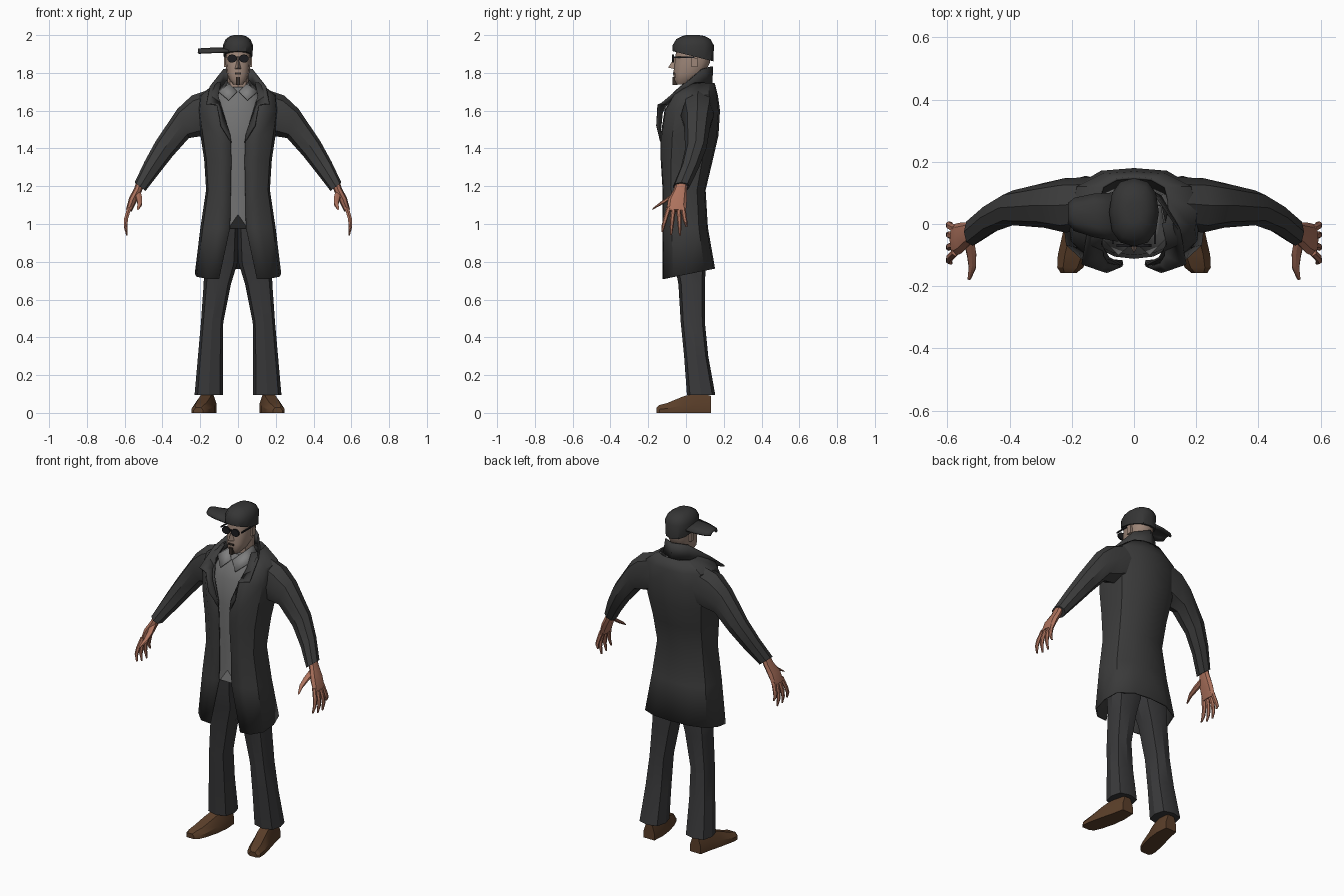
import bpy, bmesh, math
from mathutils import Vector

cube = bpy.data.objects.get("Cube")
if cube:
    bpy.data.objects.remove(cube)


def material(name, r, g, b):
    m = bpy.data.materials.new(name)
    m.use_nodes = True
    m.diffuse_color = (r, g, b, 1)
    bsdf = next(n for n in m.node_tree.nodes if n.type == 'BSDF_PRINCIPLED')
    bsdf.inputs["Base Color"].default_value = (r, g, b, 1)
    bsdf.inputs["Roughness"].default_value = 0.9
    return m


COAT = material("charcoal coat", .045, .045, .045)
TROUSER = material("dark trousers", .041, .041, .043)
CAP = material("dark cap", .036, .036, .036)
SHIRT = material("grey shirt", .17, .17, .17)
COLLAR = material("light grey collar", .21, .21, .21)
FACE = material("face skin", .34, .24, .19)
HAND = material("hand skin", .42, .17, .11)
SHOE = material("brown leather", .105, .05, .023)
BLACK = material("black glasses", .012, .012, .014)
BEARD = material("dark beard", .04, .028, .022)


def finish(name, bm, mat, mirror=False, thick=0, angle=30):
    bmesh.ops.recalc_face_normals(bm, faces=bm.faces)
    me = bpy.data.meshes.new(name)
    bm.to_mesh(me)
    bm.free()
    me.materials.append(mat)
    ob = bpy.data.objects.new(name, me)
    bpy.context.collection.objects.link(ob)
    bpy.ops.object.select_all(action='DESELECT')
    ob.select_set(True)
    bpy.context.view_layer.objects.active = ob
    bpy.ops.object.shade_smooth_by_angle(angle=math.radians(angle))
    if mirror:
        ob.modifiers.new("Mirror", 'MIRROR').merge_threshold = .0005
    if thick:
        s = ob.modifiers.new("Solidify", 'SOLIDIFY')
        s.thickness, s.offset = thick, 0
    return ob


def loft(name, rings, mat, closed=True, **kw):
    """Skin a list of equal point rings; closed rings get end caps."""
    bm = bmesh.new()
    vs = [[bm.verts.new(p) for p in ring] for ring in rings]
    n = len(vs[0])
    for a, b in zip(vs, vs[1:]):
        for i in range(n if closed else n - 1):
            j = (i + 1) % n
            bm.faces.new((a[i], a[j], b[j], b[i]))
    if closed:
        bm.faces.new(vs[0])
        bm.faces.new(vs[-1])
    return finish(name, bm, mat, **kw)


def ring(c, u, v, n=8, power=1):
    """Rounded ring about c, spanned by the half axes u and v."""
    soft = lambda t: math.copysign(abs(t) ** power, t) if abs(t) > 1e-6 else 0
    c, u, v = Vector(c), Vector(u), Vector(v)
    turns = [math.tau * i / n for i in range(n)]
    return [c + u * soft(math.sin(t)) - v * soft(math.cos(t)) for t in turns]


def oval(z, x0, x1, y0, y1, n=8, power=.8):
    return ring(((x0 + x1) / 2, (y0 + y1) / 2, z),
                ((x1 - x0) / 2, 0, 0), (0, (y1 - y0) / 2, 0), n, power)


def stack(rows, **kw):
    """Centred ovals from rows of height, half width, front, back."""
    return [oval(z, -w, w, f, b, **kw) for z, w, f, b in rows]


def box(name, c, size, mat, **kw):
    bm = bmesh.new()
    bmesh.ops.create_cube(bm, size=1)
    for v in bm.verts:
        v.co = Vector(c) + v.co * Vector(size)
    return finish(name, bm, mat, **kw)


# Coat body: height, half width, front, back, half opening
levels = [(.733, .225, -.12, .15, .10), (.98, .195, -.12, .112, .042),
          (1.18, .165, -.12, .1, .038), (1.34, .175, -.13, .138, .035),
          (1.47, .195, -.13, .168, .04), (1.6, .21, -.11, .176, .08),
          (1.68, .2, -.065, .165, .105), (1.745, .11, 0, .148, .09)]
coat = []
for i, (z, w, f, b, g) in enumerate(levels):
    d, s = b - f, w - g
    pts = [(g, f), (g + s * .5, f + d * .02), (g + s * .92, f + d * .2), (w, f + d * .5),
           (w * .9, f + d * .8), (w * .5, b - d * .03), (0, b)]
    coat.append([(x, y, z + (.2 * y if i == 0 else 0)) for x, y in pts])
loft("coat_body", coat, COAT, closed=False, mirror=True, thick=.008, angle=40)

# Sleeves: lower point, upper point, depth centre, half depth
arm = [(.14, 1.49, .11, 1.725, .07, .08), (.195, 1.465, .245, 1.68, .06, .088),
       (.26, 1.455, .32, 1.61, .06, .072), (.345, 1.36, .435, 1.44, .052, .056),
       (.42, 1.265, .495, 1.33, .02, .048), (.49, 1.175, .547, 1.22, -.025, .045)]
loft("coat_sleeves",
     [ring(((a + c) / 2, y, (b + e) / 2), ((c - a) / 2, 0, (e - b) / 2), (0, d, 0), 8, .9)
      for a, b, c, e, y, d in arm], COAT, mirror=True, angle=35)

# Turned-up collar running down into the lapels
outer = [(0, .14, 1.835), (.075, .085, 1.82), (.147, -.02, 1.73), (.167, -.13, 1.637),
         (.11, -.15, 1.63), (.09, -.155, 1.52), (.042, -.135, 1.44)]
inner = [(0, .135, 1.73), (.085, .09, 1.735), (.108, -.01, 1.7), (.1, -.1, 1.635),
         (.085, -.125, 1.59), (.05, -.135, 1.5), (.036, -.128, 1.43)]
loft("coat_collar", [inner, outer], COAT, closed=False, mirror=True, thick=.008)

# Shirt with a notch between its front tails
shirt = stack([(.975, .12, -.1, .08), (1.2, .125, -.1, .075), (1.45, .14, -.112, .11),
               (1.6, .15, -.1, .12), (1.68, .12, -.065, .12), (1.725, .07, -.025, .11)],
              n=16, power=.85)
shirt[0][0].z += .075
loft("shirt", shirt, SHIRT)
loft("shirt_collar", [[(.004, -.06, 1.7), (.05, -.098, 1.655)],
                      [(.045, -.015, 1.74), (.103, -.045, 1.7)],
                      [(.06, .06, 1.76), (.085, .06, 1.72)]],
     COLLAR, closed=False, mirror=True, thick=.006)

# Trousers: height, inner, outer, front, back
leg = [(1.07, 0, .13, -.085, .07), (.9, 0, .165, -.08, .095), (.79, .004, .178, -.06, .105),
       (.68, .038, .182, -.04, .1), (.48, .078, .196, -.028, .1),
       (.3, .08, .212, -.01, .118), (.095, .08, .23, .005, .155)]
loft("trouser_legs", [oval(*r, power=.7) for r in leg], TROUSER, mirror=True)

# Shoes: station along the foot, centre, half width, height
foot = [(.132, .155, .036, .09), (.06, .16, .046, .11), (-.02, .175, .052, .085),
        (-.1, .195, .05, .052), (-.14, .205, .042, .042), (-.157, .21, .026, .028)]
outline = [(-1, 0), (-1, .45), (-.55, 1), (.55, 1), (1, .45), (1, 0)]
loft("shoes", [[(x + w * a, y, h * b) for a, b in outline] for y, x, w, h in foot],
     SHOE, mirror=True)

# Hands: palm, four fingers and a thumb
palm = [(.515, -.022, 1.225, .02, .03), (.53, -.03, 1.18, .02, .036),
        (.556, -.045, 1.13, .021, .05), (.578, -.052, 1.07, .015, .052)]
loft("palms", [ring((x, y, z), (a, 0, a * .4), (0, b, 0)) for x, y, z, a, b in palm],
     HAND, mirror=True)
for name, y, spread, tip in [("index", -.09, -.036, .957), ("middle", -.065, -.014, .942),
                             ("ring", -.04, .008, .94), ("little", -.016, .018, .985)]:
    path = [(.574, y, 1.09, .013), (.592, y + spread * .5, 1.03, .012),
            (.596, y + spread * .8, (tip + 1.03) / 2, .01), (.588, y + spread, tip, .005)]
    loft(name + "_fingers", [ring((x, v, z), (r, 0, 0), (0, r, 0), 6) for x, v, z, r in path],
         HAND, mirror=True)
thumb = [(.532, -.05, 1.165, .019), (.522, -.1, 1.13, .017),
         (.52, -.14, 1.105, .013), (.53, -.177, 1.08, .006)]
loft("thumbs", [ring((x, y, z), (r, 0, 0), (0, r * .5, r), 6) for x, y, z, r in thumb],
     HAND, mirror=True)

# Head, neck, nose and ears
loft("neck", stack([(1.66, .06, -.005, .115), (1.82, .054, -.005, .11)]), FACE)
loft("head", stack([(1.738, .024, -.05, .0), (1.765, .048, -.064, .06),
                    (1.8, .06, -.066, .1), (1.85, .066, -.062, .125),
                    (1.885, .067, -.056, .132), (1.94, .066, -.05, .13)], n=12), FACE, angle=40)
bm = bmesh.new()
bridge, left, right, tip = [bm.verts.new(p) for p in
                            [(0, -.058, 1.885), (.017, -.06, 1.82), (-.017, -.06, 1.82),
                             (0, -.095, 1.828)]]
for tri in [(bridge, left, tip), (bridge, tip, right), (left, right, tip)]:
    bm.faces.new(tri)
finish("nose", bm, FACE)
box("ears", (.068, .045, 1.855), (.014, .03, .05), FACE, mirror=True)

# Beard strip and moustache
box("goatee", (0, -.058, 1.757), (.022, .026, .04), BEARD)
box("moustache", (0, -.066, 1.797), (.034, .008, .01), BEARD)

# Round dark glasses
loft("glasses_lenses", [ring((.031, y, 1.876), (.026, 0, 0), (0, 0, .022), 10)
                        for y in (-.074, -.064)], BLACK, mirror=True)
box("glasses_bridge", (0, -.07, 1.884), (.016, .006, .007), BLACK)
box("glasses_arms", (.068, -.01, 1.884), (.006, .11, .008), BLACK, mirror=True)

# Cap crown, lower at the back, with its peak turned to the side
crown = stack([(1.895, .076, -.07, .145), (1.945, .08, -.072, .148), (1.978, .066, -.052, .13),
               (1.995, .042, -.02, .1), (2, .02, .0, .07)], n=12, power=.85)
for p in crown[0]:
    p.z -= .25 * (p.y - .01)
loft("cap_crown", crown, CAP, angle=35)
peak = []
for x, y0, y1, z in [(-.05, -.055, .1, 1.93), (-.13, -.04, .095, 1.928),
                     (-.19, -.02, .082, 1.925), (-.21, .005, .065, 1.923)]:
    peak.append([(x, y0 + (y1 - y0) * t / 4, z - .018 * (t / 2 - 1) ** 2) for t in range(5)])
loft("cap_peak", peak, CAP, closed=False, thick=.012)
